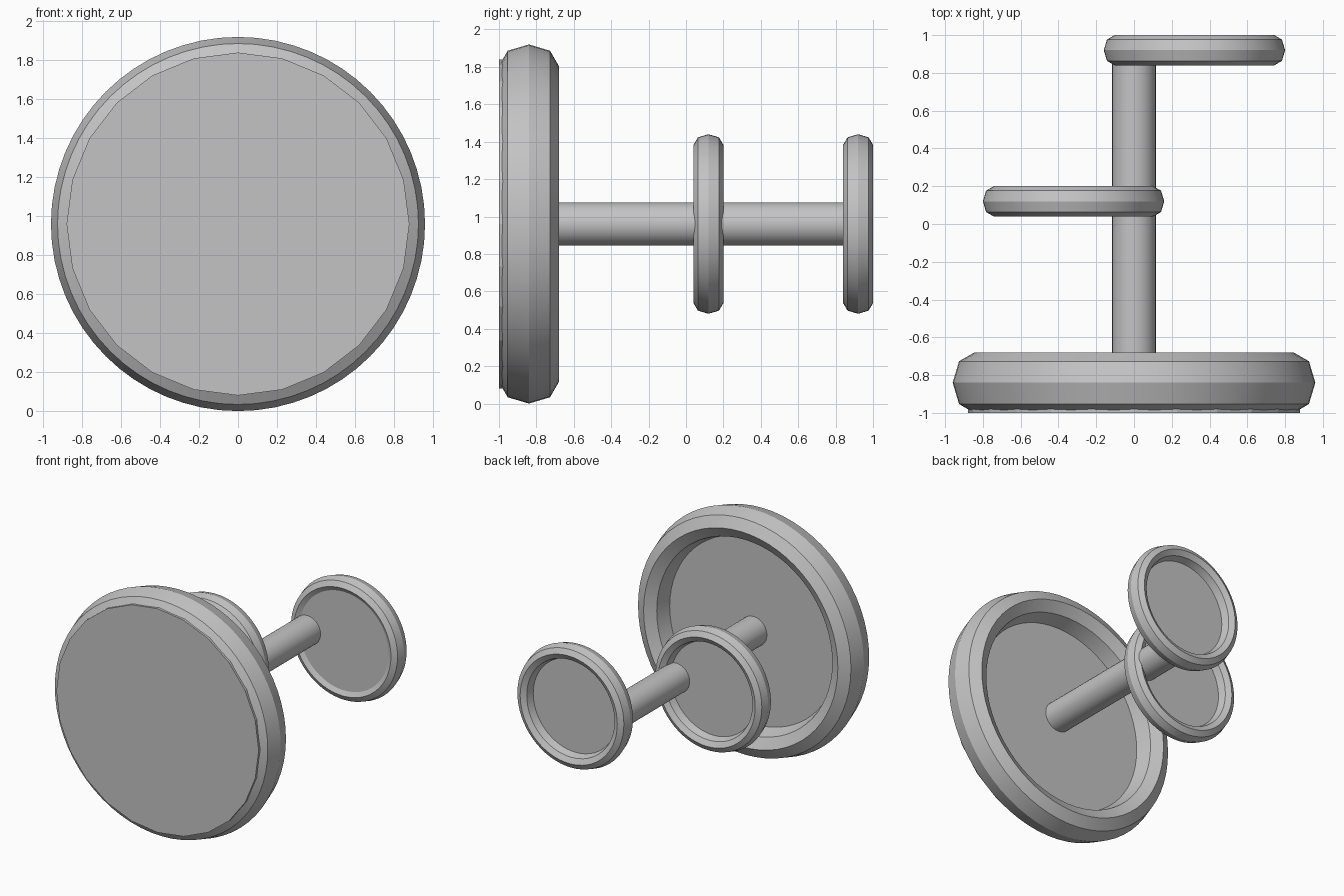
import bpy, math
from math import cos, sin, pi

if "Cube" in bpy.data.objects:
    bpy.data.objects.remove(bpy.data.objects["Cube"])

CZ = 0.96  # height of the common axis

grey = bpy.data.materials.new("plain grey")
grey.diffuse_color = (0.55, 0.55, 0.55, 1)
grey.use_nodes = True
grey.node_tree.nodes["Principled BSDF"].inputs["Base Color"].default_value = grey.diffuse_color


def make(name, verts, faces):
    mesh = bpy.data.meshes.new(name)
    mesh.from_pydata(verts, [], faces)
    mesh.materials.append(grey)
    ob = bpy.data.objects.new(name, mesh)
    bpy.context.collection.objects.link(ob)
    bpy.ops.object.select_all(action='DESELECT')
    bpy.context.view_layer.objects.active = ob
    ob.select_set(True)
    bpy.ops.object.shade_smooth_by_angle(angle=math.radians(14))
    return ob


def ring(name, x, y, major, radial, axial, n=64, m=8):
    """Ring around the y direction with an eight-sided oval section."""
    verts = []
    for i in range(n):
        a = 2 * pi * i / n
        for j in range(m):
            b = 2 * pi * j / m
            r = major + radial * cos(b)
            verts.append((x + r * cos(a), y + axial * sin(b), CZ + r * sin(a)))
    faces = [(i * m + j, i * m + (j + 1) % m,
              (i + 1) % n * m + (j + 1) % m, (i + 1) % n * m + j)
             for i in range(n) for j in range(m)]
    return make(name, verts, faces)


def cylinder(name, x, y0, y1, r, n):
    """Capped cylinder along y."""
    verts = [(x + r * cos(2 * pi * i / n), y, CZ + r * sin(2 * pi * i / n))
             for y in (y0, y1) for i in range(n)]
    faces = [(i, n + i, n + (i + 1) % n, (i + 1) % n) for i in range(n)]
    faces += [tuple(range(n)), tuple(reversed(range(n, 2 * n)))]
    return make(name, verts, faces)


# large front wheel
ring("large_rim", 0, -0.84, 0.845, 0.115, 0.16)
cylinder("large_disc", 0, -1.0, -0.84, 0.88, 24)

# two small wheels set off to either side of the shaft
for label, x, y in (("middle", -0.32, 0.12), ("rear", 0.32, 0.92)):
    ring(label + "_rim", x, y, 0.4225, 0.0575, 0.08)
    cylinder(label + "_disc", x, y - 0.06, y, 0.42, 24)

# shaft joining all wheels
cylinder("shaft", 0, -0.92, 0.9, 0.116, 32)
